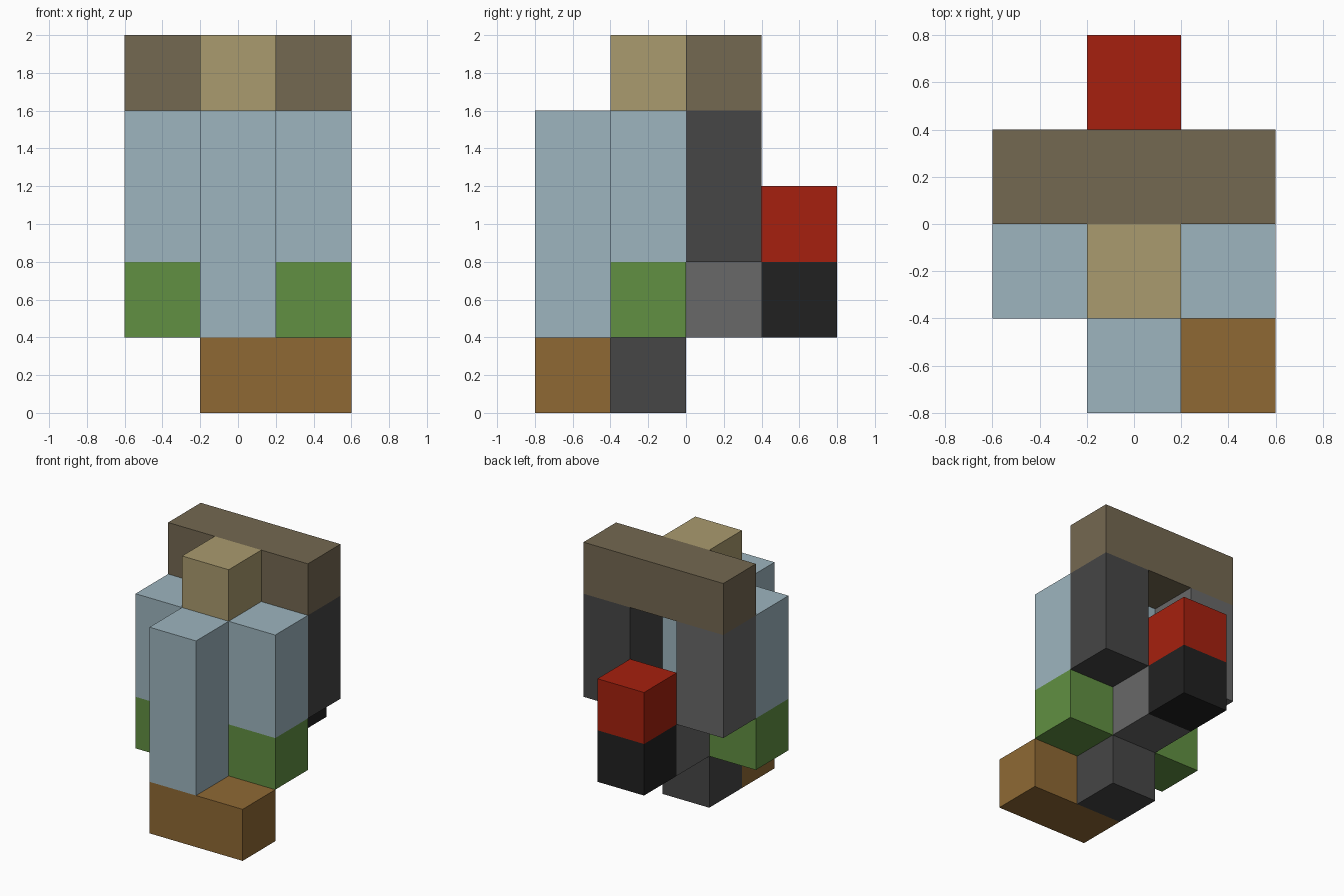
import bpy
import bmesh
from mathutils import Vector

cube = bpy.data.objects.get("Cube")
if cube:
    bpy.data.objects.remove(cube, do_unlink=True)

U = 0.4  # edge of one block


def material(name, hex_code):
    """Flat material from an sRGB hex colour, stored as linear values."""
    srgb = [int(hex_code[i:i + 2], 16) / 255 for i in (0, 2, 4)]
    linear = [c / 12.92 if c <= 0.04045 else ((c + 0.055) / 1.055) ** 2.4 for c in srgb]
    mat = bpy.data.materials.new(name)
    mat.use_nodes = True
    mat.diffuse_color = (*linear, 1)
    shader = next(n for n in mat.node_tree.nodes if n.type == 'BSDF_PRINCIPLED')
    shader.inputs["Base Color"].default_value = (*linear, 1)
    shader.inputs["Roughness"].default_value = 0.8
    return mat


blue = material("pale blue", "9DB5BF")
taupe = material("taupe", "746851")
tan = material("tan", "AA9B6E")
green = material("green", "619042")
brown = material("brown", "8F6934")
red = material("red", "A6200E")
black = material("black", "212121")
grey = material("mid grey", "686868")
dark = material("dark grey", "464646")


def block(name, low, high, mat):
    """Box between two corners given in block units."""
    low, high = Vector(low) * U, Vector(high) * U
    bm = bmesh.new()
    bmesh.ops.create_cube(bm, size=1)
    bmesh.ops.scale(bm, vec=high - low, verts=bm.verts)
    bmesh.ops.translate(bm, vec=(low + high) / 2, verts=bm.verts)
    mesh = bpy.data.meshes.new(name)
    bm.to_mesh(mesh)
    bm.free()
    mesh.materials.append(mat)
    obj = bpy.data.objects.new(name, mesh)
    bpy.context.collection.objects.link(obj)


# Base
block("front_foot", (-0.5, -2, 0), (1.5, -1, 1), brown)
block("base_block", (-0.5, -1, 0), (0.5, 0, 1), dark)

# Central column and the block jutting out at the front
block("front_column", (-0.5, -2, 1), (0.5, -1, 4), blue)
block("centre_column", (-0.5, -1, 1), (0.5, 0, 4), blue)

# Matching side panels, with differently coloured rear pillars
for side, x, pillar in (("left", 1, dark), ("right", -1, grey)):
    block(side + "_hip", (x - 0.5, -1, 1), (x + 0.5, 0, 2), green)
    block(side + "_panel", (x - 0.5, -1, 2), (x + 0.5, 0, 4), blue)
    block(side + "_pillar", (x - 0.5, 0, 2), (x + 0.5, 1, 4), pillar)

# Top
block("top_beam", (-1.5, 0, 4), (1.5, 1, 5), taupe)
block("top_block", (-0.5, -1, 4), (0.5, 0, 5), tan)

# Rear arm
block("rear_link", (-0.5, 0, 1), (0.5, 1, 2), grey)
block("rear_block", (-0.5, 1, 1), (0.5, 2, 2), black)
block("rear_cap", (-0.5, 1, 2), (0.5, 2, 3), red)
